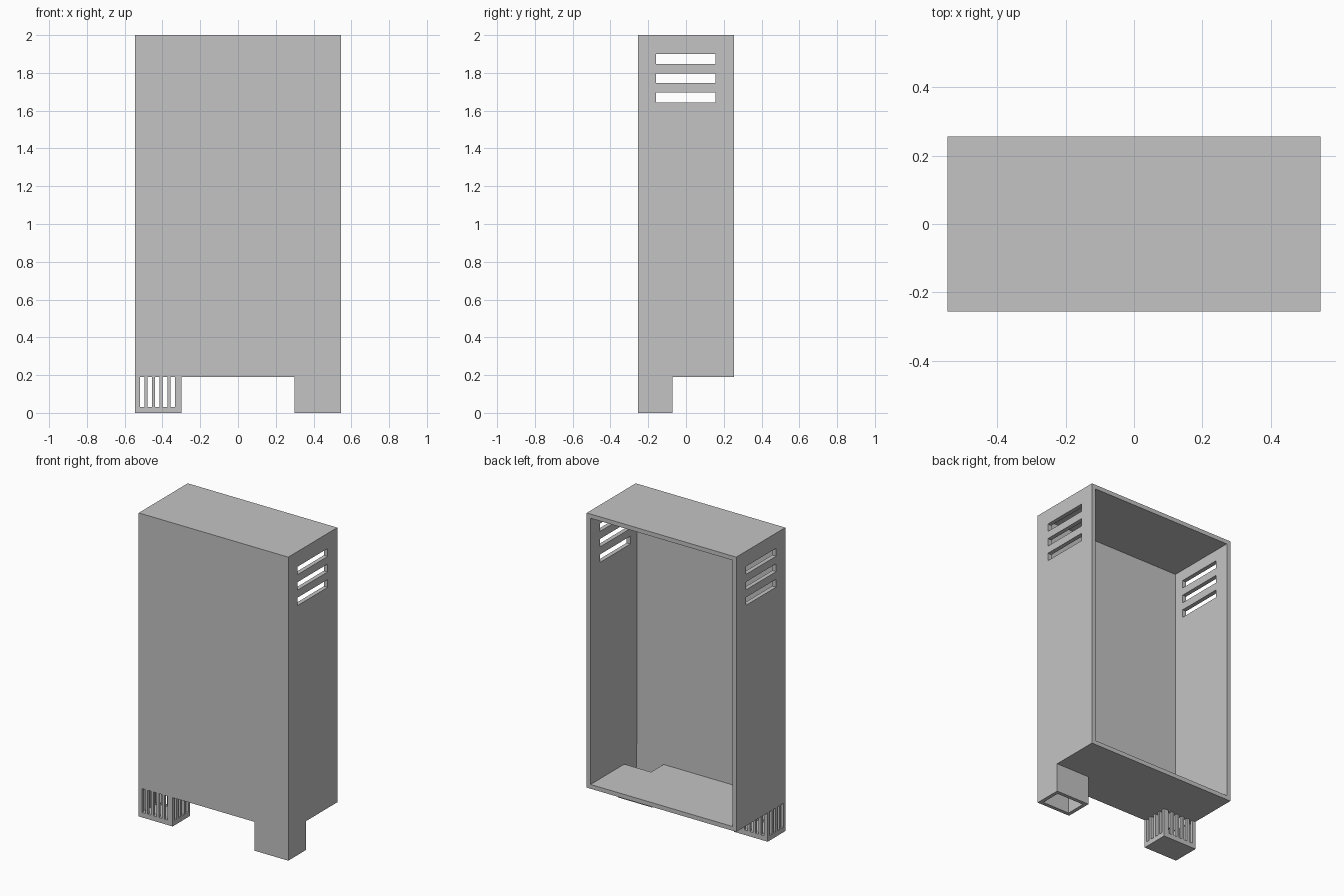
import bpy
import bmesh
from mathutils import Matrix, Vector

if "Cube" in bpy.data.objects:
    bpy.data.objects.remove(bpy.data.objects["Cube"], do_unlink=True)

W, D, H = 0.545, 0.255, 2.0      # half width, half depth, height
FLOOR, WALL, LEG_WALL = 0.19, 0.028, 0.024
LEG_IN, LEG_BACK = 0.298, -0.072  # inner side and back of the legs

grey = bpy.data.materials.new("casing_grey")
grey.use_nodes = True
colour = (0.55, 0.55, 0.55, 1)
grey.diffuse_color = colour
grey.node_tree.nodes["Principled BSDF"].inputs["Base Color"].default_value = colour


def boxes(name, spans):
    """One object made of boxes, each given by its low and high corner."""
    bm = bmesh.new()
    for low, high in spans:
        low, high = Vector(low), Vector(high)
        mat = Matrix.Translation((low + high) / 2) @ Matrix.Diagonal((high - low).to_4d())
        mat[3][3] = 1
        bmesh.ops.create_cube(bm, size=1, matrix=mat)
    mesh = bpy.data.meshes.new(name)
    bm.to_mesh(mesh)
    bm.free()
    mesh.materials.append(grey)
    obj = bpy.data.objects.new(name, mesh)
    bpy.context.collection.objects.link(obj)
    return obj


def cut(obj, spans):
    """Cut boxes out of an object and drop the cutter."""
    cutter = boxes("cutter", spans)
    cutter.hide_render = True
    mod = obj.modifiers.new("cut", "BOOLEAN")
    mod.operation = "DIFFERENCE"
    mod.solver = "EXACT"
    mod.object = cutter
    bpy.context.view_layer.objects.active = obj
    bpy.ops.object.modifier_apply(modifier=mod.name)
    bpy.data.objects.remove(cutter, do_unlink=True)


def leg_span(side, inset, z0, z1):
    """Box over one leg's footprint, inset on all four sides."""
    xs = sorted((side * (LEG_IN + inset), side * (W - inset)))
    return ((xs[0], -D + inset, z0), (xs[1], LEG_BACK - inset, z1))


# Casing: a box open at the back, with ducts down into both legs
casing = boxes("casing", [((-W, -D, FLOOR), (W, D, H))])
cut(casing, [((-W + WALL, -D + WALL, FLOOR + WALL), (W - WALL, D + 0.1, H - WALL))])
cut(casing, [leg_span(s, LEG_WALL, 0.1, 0.3) for s in (-1, 1)])

# Three vents through both side walls
cut(casing, [((-1, -0.16, z - 0.026), (1, 0.155, z + 0.026)) for z in (1.67, 1.772, 1.874)])

# Duct leg: a square tube open at the bottom
duct_leg = boxes("duct_leg", [leg_span(1, 0, 0, FLOOR)])
cut(duct_leg, [leg_span(1, LEG_WALL, -0.1, 0.3)])

# Grille leg: closed bottom, slots through all four sides
grille_leg = boxes("grille_leg", [leg_span(-1, 0, 0, FLOOR)])
cut(grille_leg, [leg_span(-1, LEG_WALL, 0.03, 0.3)])
xs = [-0.508 + 0.0405 * i for i in range(5)]
ys = [-0.2243 + 0.0405 * i for i in range(4)]
cut(grille_leg, [((x - 0.012, -0.4, 0.032), (x + 0.012, 0.1, 0.4)) for x in xs])
cut(grille_leg, [((-0.7, y - 0.012, 0.032), (-0.1, y + 0.012, 0.4)) for y in ys])
